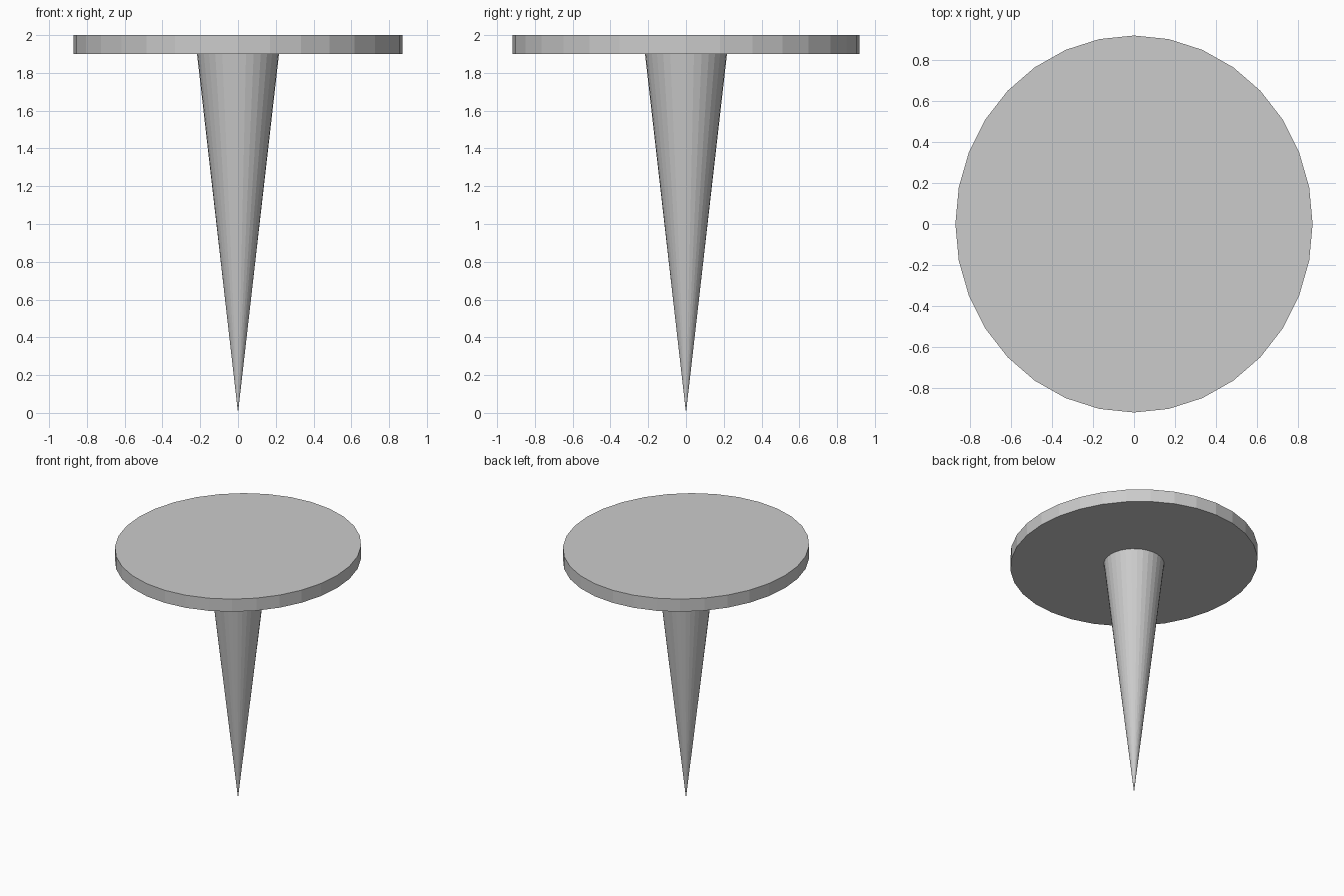
import bpy

if "Cube" in bpy.data.objects:
    bpy.data.objects.remove(bpy.data.objects["Cube"])

SIDES = 32
PLATE_BOTTOM, TOP = 1.90, 2.0

# Slightly oval flat top plate
bpy.ops.mesh.primitive_cylinder_add(vertices=SIDES, radius=1, depth=TOP - PLATE_BOTTOM,
                                    location=(0, 0, (TOP + PLATE_BOTTOM) / 2))
plate = bpy.context.object
plate.name = "top_plate"
plate.scale = (0.871, 0.919, 1)
bpy.ops.object.transform_apply(location=False, rotation=False, scale=True)

# Downward pointing spike that meets the underside of the plate
bpy.ops.mesh.primitive_cone_add(vertices=SIDES, radius1=0, radius2=0.217, depth=PLATE_BOTTOM,
                                location=(0, 0, PLATE_BOTTOM / 2))
bpy.context.object.name = "spike"
